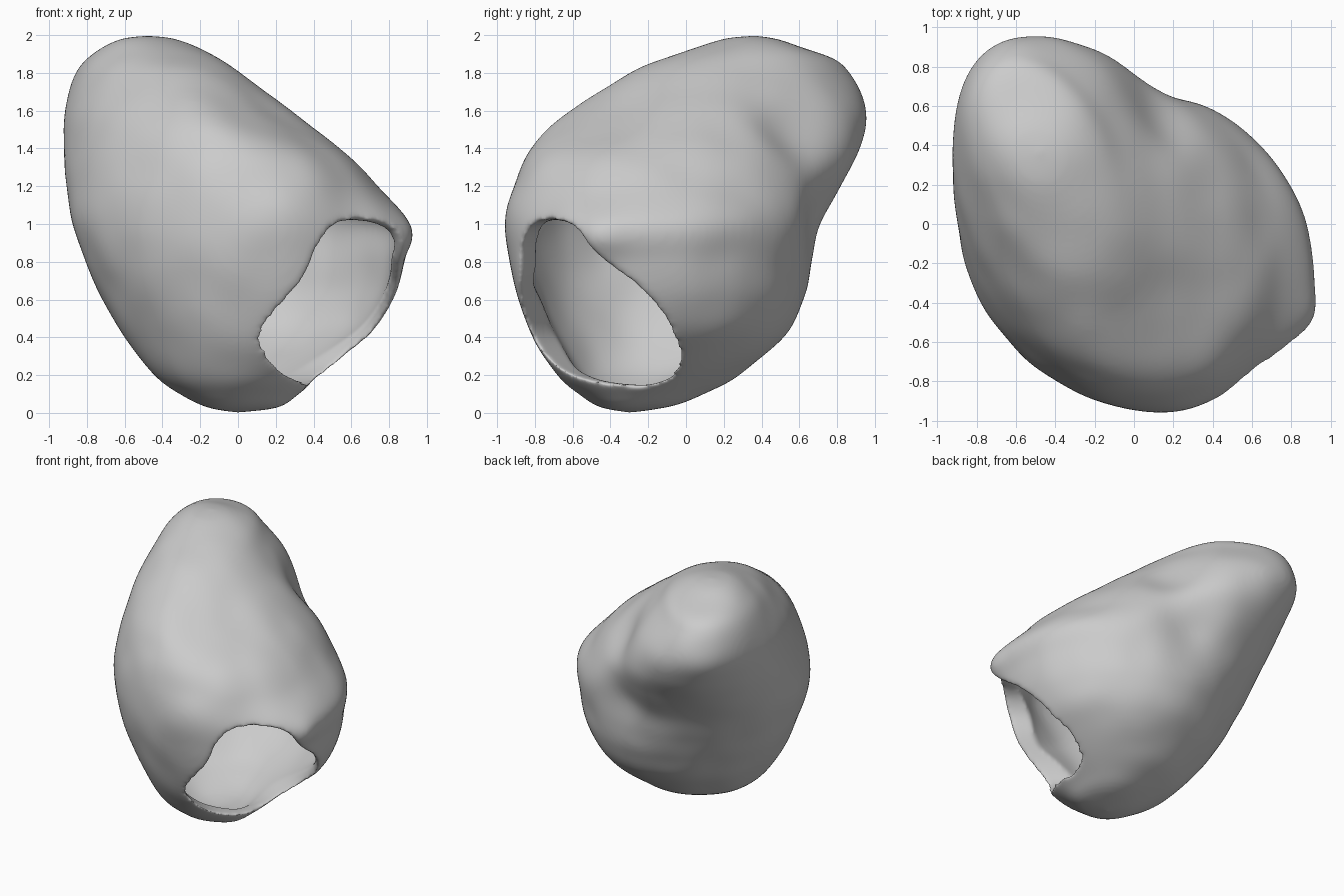
import bpy, bmesh, math
from mathutils import Vector, noise

if "Cube" in bpy.data.objects:
    bpy.data.objects.remove(bpy.data.objects["Cube"])

# Horizontal slices: z, x min, x max, y min, y max, skew
SLICES = [
    (0.00, 0.00, 0.00, -0.30, -0.30, 0.0),
    (0.03, -0.16, 0.21, -0.46, -0.09, 0.0),
    (0.10, -0.30, 0.33, -0.57, 0.10, 0.0),
    (0.20, -0.45, 0.46, -0.68, 0.29, -0.02),
    (0.40, -0.61, 0.70, -0.81, 0.53, -0.05),
    (0.60, -0.72, 0.82, -0.89, 0.63, -0.08),
    (0.80, -0.81, 0.88, -0.94, 0.68, -0.10),
    (1.00, -0.88, 0.91, -0.96, 0.73, -0.14),
    (1.20, -0.91, 0.74, -0.92, 0.82, -0.20),
    (1.40, -0.92, 0.55, -0.84, 0.92, -0.28),
    (1.60, -0.92, 0.31, -0.66, 0.96, -0.36),
    (1.80, -0.86, 0.02, -0.31, 0.89, -0.40),
    (1.91, -0.77, -0.16, -0.03, 0.79, -0.35),
    (1.98, -0.63, -0.34, 0.20, 0.55, -0.20),
    (2.00, -0.48, -0.48, 0.37, 0.37, 0.0),
]
# Mouth outline seen straight on: sideways, z
MOUTH = [(-0.59, 0.38), (-0.60, 0.54), (-0.52, 0.75), (-0.48, 0.90), (-0.38, 1.00),
         (-0.20, 1.02), (-0.02, 0.97), (0.10, 0.82), (0.26, 0.66), (0.33, 0.48),
         (0.28, 0.30), (0.13, 0.18), (-0.06, 0.15), (-0.40, 0.22)]
SIDES, STEPS = 96, 6


def spline(p0, p1, p2, p3, t):
    return [0.5 * (2 * b + (c - a) * t + (2 * a - 5 * b + 4 * c - d) * t * t
                   + (3 * b - a - 3 * c + d) * t ** 3)
            for a, b, c, d in zip(p0, p1, p2, p3)]


# Dents and bumps: centre, radius, offset
DENTS = [((0.08, 0.70, 1.05), 0.22, (-0.02, -0.06, 0.0)),      # rear hollow
         ((0.08, 0.56, 1.42), 0.22, (-0.05, -0.07, -0.05)),
         ((0.15, -0.48, 1.58), 0.34, (-0.045, 0.05, -0.055)),  # flat front slope
         ((-0.56, 0.70, 1.86), 0.25, (0.015, -0.02, -0.03)),   # apex back
         ((-0.45, 0.45, 0.45), 0.45, (0.02, -0.02, 0.02)),     # rear belly
         ((0.60, -0.80, 1.00), 0.24, (-0.03, 0.04, 0.0)),      # above the mouth
         ((0.90, -0.46, 0.92), 0.12, (0.035, -0.015, 0.0))]    # lip corner
DENTS = [(Vector(c), r, Vector(d)) for c, r, d in DENTS]


def shape(p):
    q = p.copy()
    for c, r, d in DENTS:
        q += d * math.exp(-((p - c).length / r) ** 2)
    out = (p - Vector((0, -0.05, 0.95))).normalized()
    return q + out * 0.010 * noise.noise(p * 4)


def mesh_object(name, bm):
    bmesh.ops.recalc_face_normals(bm, faces=bm.faces)
    mesh = bpy.data.meshes.new(name)
    bm.to_mesh(mesh)
    bm.free()
    ob = bpy.data.objects.new(name, mesh)
    bpy.context.collection.objects.link(ob)
    return ob


def bridge(bm, r0, r1):
    n = len(r0)
    for i in range(n):
        j = (i + 1) % n
        bm.faces.new((r0[i], r0[j], r1[j], r1[i]))


# Leaning egg-shaped shell
rows = []
last = len(SLICES) - 1
for i in range(last):
    pts = [SLICES[max(0, min(last, i + k))] for k in (-1, 0, 1, 2)]
    rows += [spline(*pts, s / STEPS) for s in range(STEPS)]
bm = bmesh.new()
rings = []
for z, x0, x1, y0, y1, skew in rows[1:]:
    ring = []
    for k in range(SIDES):
        t = 2 * math.pi * k / SIDES
        p = Vector(((x0 + x1) / 2 + (x1 - x0) / 2 * math.cos(t),
                    (y0 + y1) / 2 + (y1 - y0) / 2 * math.sin(t + math.asin(skew)), z))
        ring.append(bm.verts.new(shape(p)))
    rings.append(ring)
for a, b in zip(rings, rings[1:]):
    bridge(bm, a, b)
for ring, row in ((rings[0], SLICES[0]), (rings[-1], SLICES[-1])):
    tip = bm.verts.new((row[1], row[3], row[0]))
    for k in range(SIDES):
        bm.faces.new((ring[k], ring[(k + 1) % SIDES], tip))
shell = mesh_object("shell", bm)

# Thicker wall at the left lip of the mouth
lip = shell.vertex_groups.new(name="lip")
for v in shell.data.vertices:
    d = min((v.co - Vector(c)).length for c in ((0.42, -0.88, 0.85), (0.2, -0.75, 0.4)))
    lip.add([v.index], math.exp(-(d / 0.36) ** 2), 'REPLACE')

# Cutter for the mouth at the lower front right
out = Vector((0.832, -0.555, 0))
side = Vector((0.555, 0.832, 0))
n = len(MOUTH)
outline = [spline(*[MOUTH[(i + k) % n] for k in (-1, 0, 1, 2)], s / 6)
           for i in range(n) for s in range(6)]
bm = bmesh.new()
ends = []
for dist in (0.2, 2.0):
    ring = [bm.verts.new(out * dist + side * u + Vector((0, 0, z))) for u, z in outline]
    bm.faces.new(ring)
    ends.append(ring)
bridge(bm, *ends)
cutter = mesh_object("mouth_cutter", bm)
cutter.hide_render = True
cutter.hide_set(True)

# Hollow the shell, open the mouth, round the lip
m = shell.modifiers.new("wall", 'SOLIDIFY')
m.thickness, m.offset = 0.14, -1
m.vertex_group, m.thickness_vertex_group = "lip", 0.42
m = shell.modifiers.new("mouth", 'BOOLEAN')
m.operation, m.object, m.solver = 'DIFFERENCE', cutter, 'EXACT'
m = shell.modifiers.new("blend", 'REMESH')
m.mode, m.voxel_size, m.use_smooth_shade = 'VOXEL', 0.015, True
m = shell.modifiers.new("soften", 'SMOOTH')
m.factor, m.iterations = 0.5, 20
